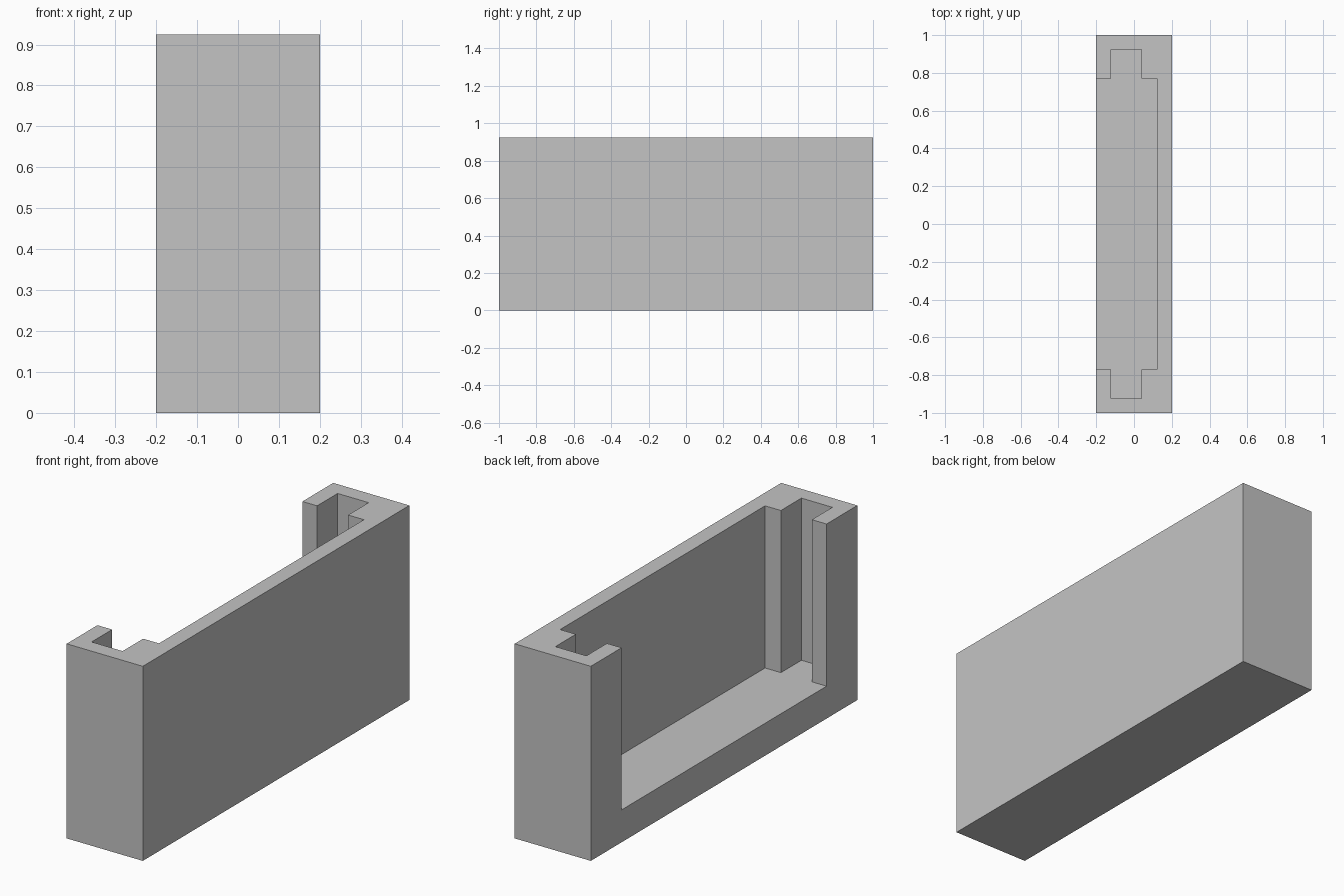
import bpy
import bmesh

default = bpy.data.objects.get("Cube")
if default:
    bpy.data.objects.remove(default, do_unlink=True)

grey = bpy.data.materials.new("plain grey")
grey.use_nodes = True
colour = (0.55, 0.55, 0.55, 1)
grey.diffuse_color = colour
grey.node_tree.nodes["Principled BSDF"].inputs["Base Color"].default_value = colour

HALF_X, HALF_Y, HEIGHT = 0.2, 1.0, 0.924
WALL = 0.077          # thickness of the back wall and end walls
FLOOR = 2 * WALL      # thickness of the base
LIP_Y = HALF_Y - 3 * WALL
SLOT_Y = HALF_Y - WALL


def prism(name, outline, bottom, top):
    """Extrude a plan outline upwards into a solid with flat faces."""
    bm = bmesh.new()
    face = bm.faces.new([bm.verts.new((x, y, bottom)) for x, y in outline])
    result = bmesh.ops.extrude_face_region(bm, geom=[face])
    verts = [v for v in result["geom"] if isinstance(v, bmesh.types.BMVert)]
    bmesh.ops.translate(bm, vec=(0, 0, top - bottom), verts=verts)
    bmesh.ops.recalc_face_normals(bm, faces=bm.faces)
    mesh = bpy.data.meshes.new(name)
    bm.to_mesh(mesh)
    bm.free()
    mesh.materials.append(grey)
    obj = bpy.data.objects.new(name, mesh)
    bpy.context.collection.objects.link(obj)
    return obj


# Solid outer block
block = prism("open_sided_housing",
              [(-HALF_X, -HALF_Y), (HALF_X, -HALF_Y),
               (HALF_X, HALF_Y), (-HALF_X, HALF_Y)], 0, HEIGHT)

# Cavity plan: open on the right side, with an upright slot at each end
half = [(HALF_X - WALL, LIP_Y), (0.04, LIP_Y), (0.04, SLOT_Y),
        (WALL - HALF_X, SLOT_Y), (WALL - HALF_X, LIP_Y), (-HALF_X - 0.1, LIP_Y)]
cavity = prism("cavity_cutter",
               half + [(x, -y) for x, y in reversed(half)], FLOOR, HEIGHT + 0.1)
cavity.hide_render = True
cavity.hide_viewport = True

# Cut the cavity, leaving the base, back wall and end lips
cut = block.modifiers.new("cavity", "BOOLEAN")
cut.operation = "DIFFERENCE"
cut.solver = "EXACT"
cut.object = cavity
bpy.context.view_layer.objects.active = block
bpy.ops.object.modifier_apply(modifier=cut.name)
bpy.data.objects.remove(cavity, do_unlink=True)
